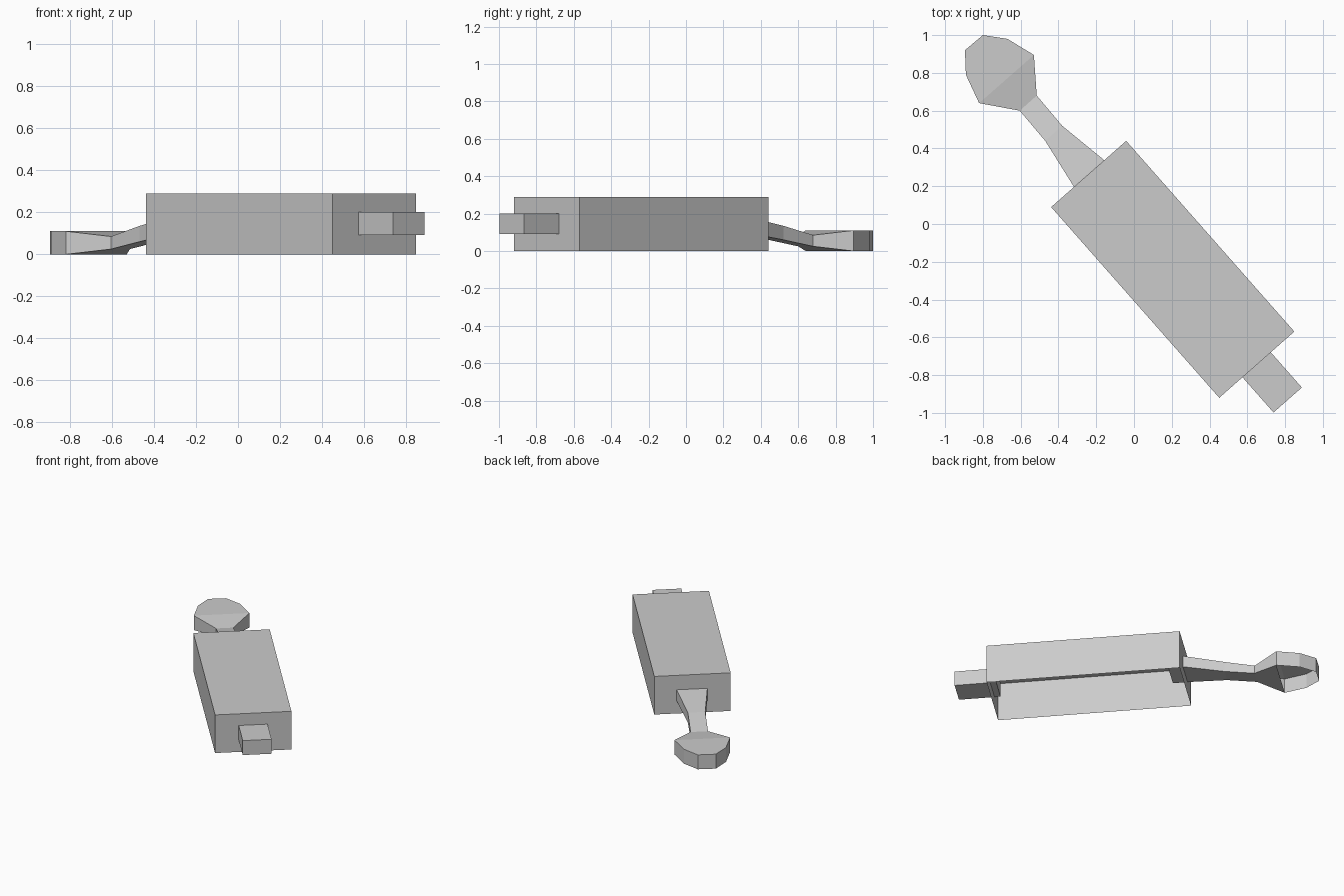
import bpy, bmesh, math
from mathutils import Matrix, Vector

if "Cube" in bpy.data.objects:
    bpy.data.objects.remove(bpy.data.objects["Cube"], do_unlink=True)

GREY = (0.6, 0.6, 0.6, 1)
mat = bpy.data.materials.new("plain_grey")
mat.use_nodes = True
mat.diffuse_color = GREY
bsdf = mat.node_tree.nodes["Principled BSDF"]
bsdf.inputs["Base Color"].default_value = GREY
bsdf.inputs["Roughness"].default_value = 0.8

TURN = Matrix.Rotation(math.radians(41.4), 4, 'Z')


def finish(name, bm):
    mesh = bpy.data.meshes.new(name)
    bm.to_mesh(mesh)
    bm.free()
    mesh.materials.append(mat)
    obj = bpy.data.objects.new(name, mesh)
    bpy.context.collection.objects.link(obj)
    return obj


def turned_box(name, centre, size, open_bottom=False):
    bm = bmesh.new()
    place = Matrix.Translation(centre) @ TURN @ Matrix.Diagonal((*size, 1))
    bmesh.ops.create_cube(bm, size=1, matrix=place)
    if open_bottom:
        bottom = [f for f in bm.faces if f.normal.z < -0.9]
        bmesh.ops.delete(bm, geom=bottom, context='FACES_ONLY')
    return finish(name, bm)


# Hollow main body, open underneath
turned_box("body_shell", (0.205, -0.24, 0.145), (0.53, 1.346, 0.29), True)

# Short block at the front end, reaching slightly inside the body
stub_centre = Vector((0.731, -0.838, 0.146)) + TURN @ Vector((0, 0.02, 0))
turned_box("front_stub", stub_centre, (0.2, 0.29, 0.11))

# Arm: each station has a right point, a left point, a bottom and a top height
stations = [
    ((-0.25, 0.12), (-0.09, 0.26), 0.095, 0.18),
    ((-0.32, 0.20), (-0.16, 0.34), 0.095, 0.18),
    ((-0.47, 0.44), (-0.38, 0.52), 0.06, 0.135),
    ((-0.605, 0.60), (-0.515, 0.68), 0.025, 0.085),
]
bm = bmesh.new()
loops = []
for right, left, low, high in stations:
    corners = [(*right, low), (*left, low), (*left, high), (*right, high)]
    loops.append([bm.verts.new(c) for c in corners])
for a, b in zip(loops, loops[1:]):
    for i in range(4):
        j = (i + 1) % 4
        bm.faces.new((a[i], a[j], b[j], b[i]))
bm.faces.new(loops[0])

# Rounded paddle growing from the arm's neck, hollow underneath
outline = [(-0.82, 0.64), (-0.89, 0.79), (-0.895, 0.92),
           (-0.80, 1.0), (-0.67, 0.98), (-0.53, 0.895)]
low_r, low_l, high_l, high_r = loops[-1]
low = [bm.verts.new((x, y, 0)) for x, y in outline]
high = [bm.verts.new((x, y, 0.11)) for x, y in outline]
low_path = [low_r] + low + [low_l]
high_path = [high_r] + high + [high_l]
for i in range(len(low_path) - 1):
    bm.faces.new((low_path[i], low_path[i + 1], high_path[i + 1], high_path[i]))
bm.faces.new(high)
bm.faces.new((high_r, high_l, high[-1], high[0]))
bm.faces.new((low_r, low[0], low[-1], low_l))
bmesh.ops.recalc_face_normals(bm, faces=bm.faces)
# The paddle top must face upwards
if max(bm.faces, key=lambda f: f.calc_center_median().y + f.normal.z ** 2).normal.z < 0:
    bmesh.ops.reverse_faces(bm, faces=bm.faces)
finish("arm_and_paddle", bm)
